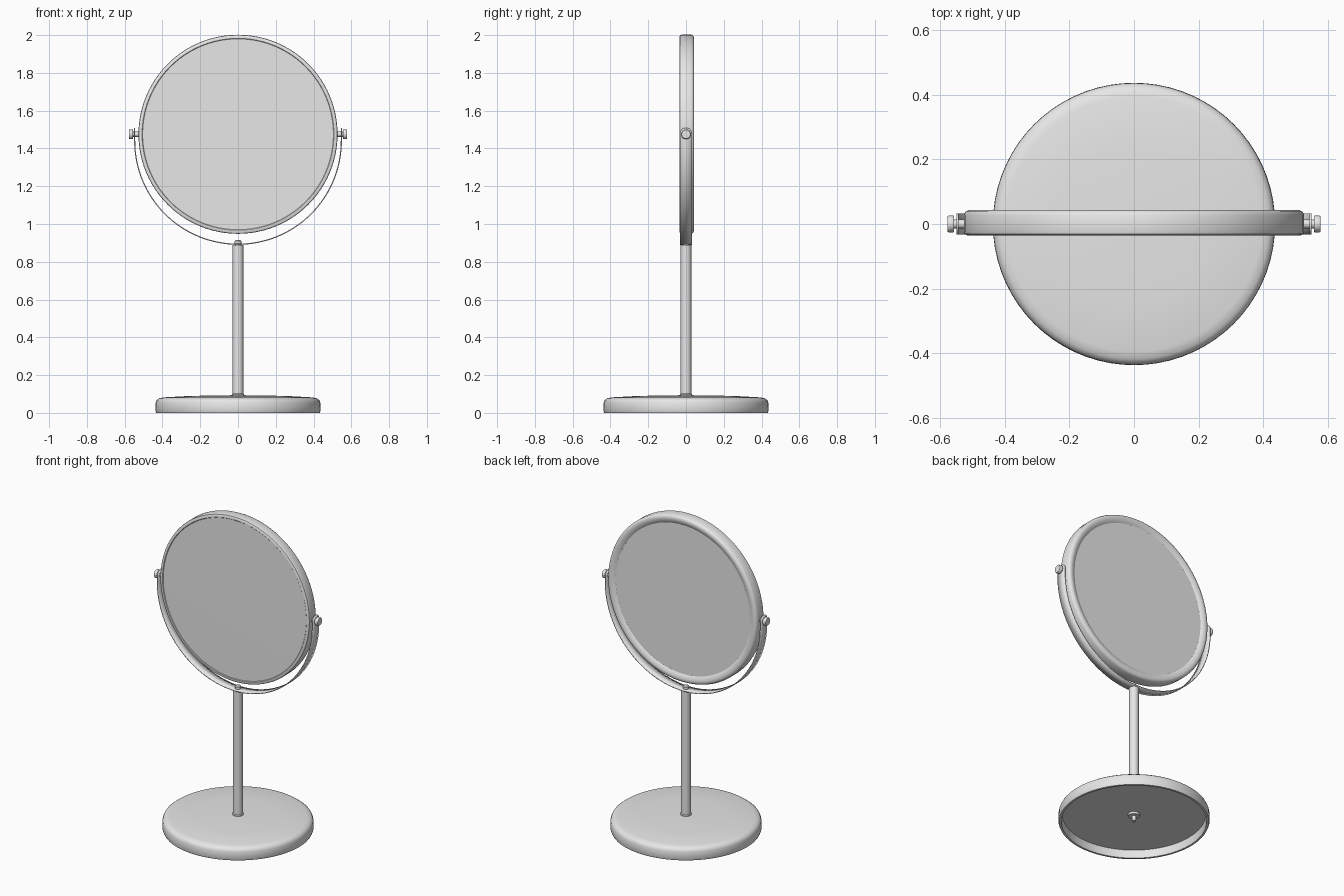
import bpy, bmesh, math
from mathutils import Matrix

cube = bpy.data.objects.get("Cube")
if cube:
    bpy.data.objects.remove(cube)

metal = bpy.data.materials.new("light grey metal")
metal.use_nodes = True
GREY = (0.8, 0.8, 0.8, 1)
metal.diffuse_color = GREY
metal.node_tree.nodes["Principled BSDF"].inputs["Base Color"].default_value = GREY

MIRROR_Z = 1.475


def finish(name, bm, angle=40):
    bmesh.ops.recalc_face_normals(bm, faces=bm.faces)
    mesh = bpy.data.meshes.new(name)
    bm.to_mesh(mesh)
    bm.free()
    mesh.materials.append(metal)
    obj = bpy.data.objects.new(name, mesh)
    bpy.context.collection.objects.link(obj)
    bpy.ops.object.select_all(action='DESELECT')
    obj.select_set(True)
    bpy.context.view_layer.objects.active = obj
    bpy.ops.object.shade_smooth_by_angle(angle=math.radians(angle))
    return obj


def lathe(name, profile, steps=64, matrix=Matrix()):
    """Spin (radius, height) points around z, then place with a matrix."""
    bm = bmesh.new()
    verts = [bm.verts.new((r, 0, h)) for r, h in profile]
    edges = [bm.edges.new(pair) for pair in zip(verts, verts[1:])]
    bmesh.ops.spin(bm, geom=verts + edges, cent=(0, 0, 0), axis=(0, 0, 1),
                   angle=math.tau, steps=steps)
    bmesh.ops.remove_doubles(bm, verts=bm.verts, dist=0.0002)
    bmesh.ops.transform(bm, matrix=matrix, verts=bm.verts)
    return finish(name, bm)


# Hollow weighted base with a rounded shoulder and slightly domed top
lathe("base", [(0, 0.05), (0.415, 0.05), (0.42, 0), (0.433, 0), (0.437, 0.01),
               (0.436, 0.055), (0.43, 0.068), (0.418, 0.077), (0.395, 0.082),
               (0.25, 0.09), (0, 0.094)], 72)

# Bolt holding the post, under the base
lathe("base_bolt", [(0, 0.004), (0.013, 0.004), (0.013, 0.036),
                    (0.034, 0.036), (0.034, 0.05), (0, 0.05)], 24)

# Post with a small collar at the foot
lathe("post", [(0, 0.085), (0.033, 0.085), (0.033, 0.098), (0.028, 0.102),
               (0.028, 0.889), (0, 0.889)], 32)

# Screw head inside the yoke
lathe("yoke_screw", [(0, 0.88), (0.018, 0.88), (0.018, 0.91),
                     (0.013, 0.915), (0, 0.916)], 24)

# Round mirror body: front toward -y, recessed glass behind a rolled back rim
to_front = Matrix.Translation((0, 0, MIRROR_Z)) @ Matrix.Rotation(math.radians(90), 4, 'X')
lathe("mirror_frame", [(0.505, 0.032), (0.508, 0.035), (0.517, 0.035),
                       (0.525, 0.031), (0.527, 0.024), (0.527, -0.028),
                       (0.522, -0.038), (0.512, -0.043), (0.5, -0.043),
                       (0.485, -0.038), (0.475, -0.031)], 96, to_front)
lathe("front_glass", [(0, 0.033), (0.505, 0.032)], 96, to_front)
lathe("back_glass", [(0, -0.031), (0.475, -0.031)], 96, to_front)

# Yoke: thin U-shaped strap with rounded ends, swept along its centre line
R, LOW, TIP, HALF = 0.547, 1.44, 1.51, 0.033
path = [(R * math.cos(a), LOW + R * math.sin(a), HALF)
        for a in (math.pi + math.pi * i / 64 for i in range(65))]
tips = [(TIP - HALF * (1 - math.sin(t)), HALF * math.cos(t))
        for t in (math.pi / 2 * i / 8 for i in range(8))]
right_end = [(R, z, w) for z, w in tips]
left_end = [(-R, z, w) for z, w in reversed(tips)]
bm = bmesh.new()
rows = [(bm.verts.new((x, -w, z)), bm.verts.new((x, w, z)))
        for x, z, w in left_end + path + right_end]
for a, b in zip(rows, rows[1:]):
    bm.faces.new((a[0], a[1], b[1], b[0]))
yoke = finish("yoke", bm)
solid = yoke.modifiers.new("thickness", 'SOLIDIFY')
solid.thickness = 0.006
solid.offset = 0

# Pivot pins with round knobs on both sides
for side, label in ((1, "left"), (-1, "right")):
    outward = (Matrix.Translation((0, 0, MIRROR_Z))
               @ Matrix.Rotation(side * math.radians(90), 4, 'Y'))
    lathe(label + "_pivot_knob",
          [(0, 0.515), (0.014, 0.515), (0.014, 0.557), (0.024, 0.557),
           (0.026, 0.56), (0.026, 0.574), (0.023, 0.578), (0, 0.578)], 24, outward)
